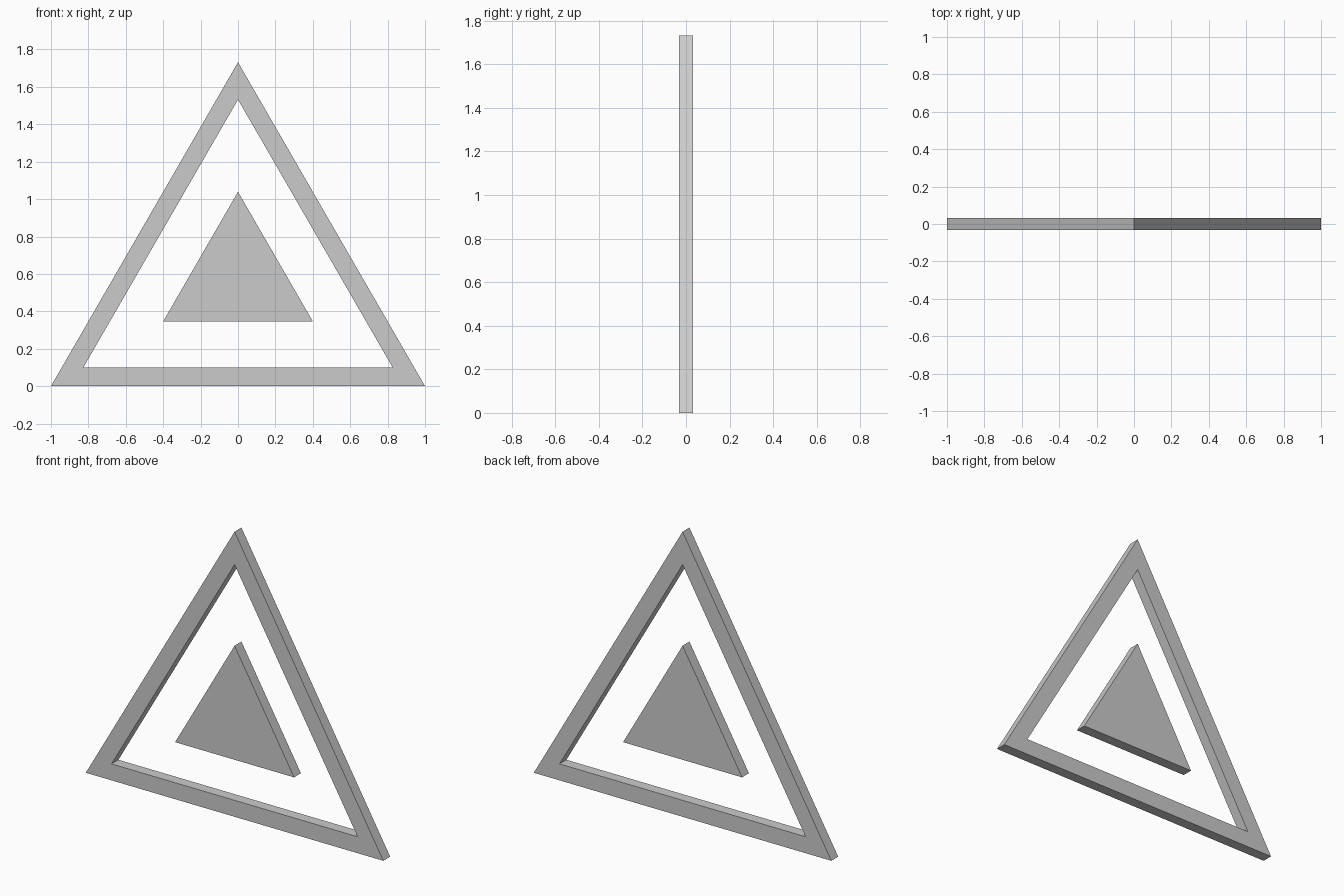
import bpy, bmesh, math

if "Cube" in bpy.data.objects:
    bpy.data.objects.remove(bpy.data.objects["Cube"])

T = 0.033            # half thickness
R3 = math.sqrt(3)
CZ = R3 / 3          # shared triangle centre height


def triangle(half):
    """Equilateral outline around the shared centre."""
    r = half * 2 / R3
    return [(r * math.cos(math.radians(a)), CZ + r * math.sin(math.radians(a)))
            for a in (90, 210, 330)]


def plate(name, outer, inner=None):
    bm = bmesh.new()

    def loop(pts, y):
        return [bm.verts.new((x, y, z)) for x, z in pts]

    of, ob = loop(outer, -T), loop(outer, T)
    if inner:
        nf, nb = loop(inner, -T), loop(inner, T)
        pairs = [(of, nf), (nf, nb), (nb, ob), (ob, of)]
    else:
        bm.faces.new(of)
        bm.faces.new(ob)
        pairs = [(of, ob)]
    for a, b in pairs:
        for i in range(3):
            j = (i + 1) % 3
            bm.faces.new((a[i], a[j], b[j], b[i]))
    bmesh.ops.recalc_face_normals(bm, faces=bm.faces)
    me = bpy.data.meshes.new(name)
    bm.to_mesh(me)
    bm.free()
    ob = bpy.data.objects.new(name, me)
    bpy.context.collection.objects.link(ob)


# Open triangular border
plate("outer_frame", triangle(1.0), triangle(1.0 - 0.1 * R3))
# Solid floating centre
plate("centre_triangle", triangle(0.4))
